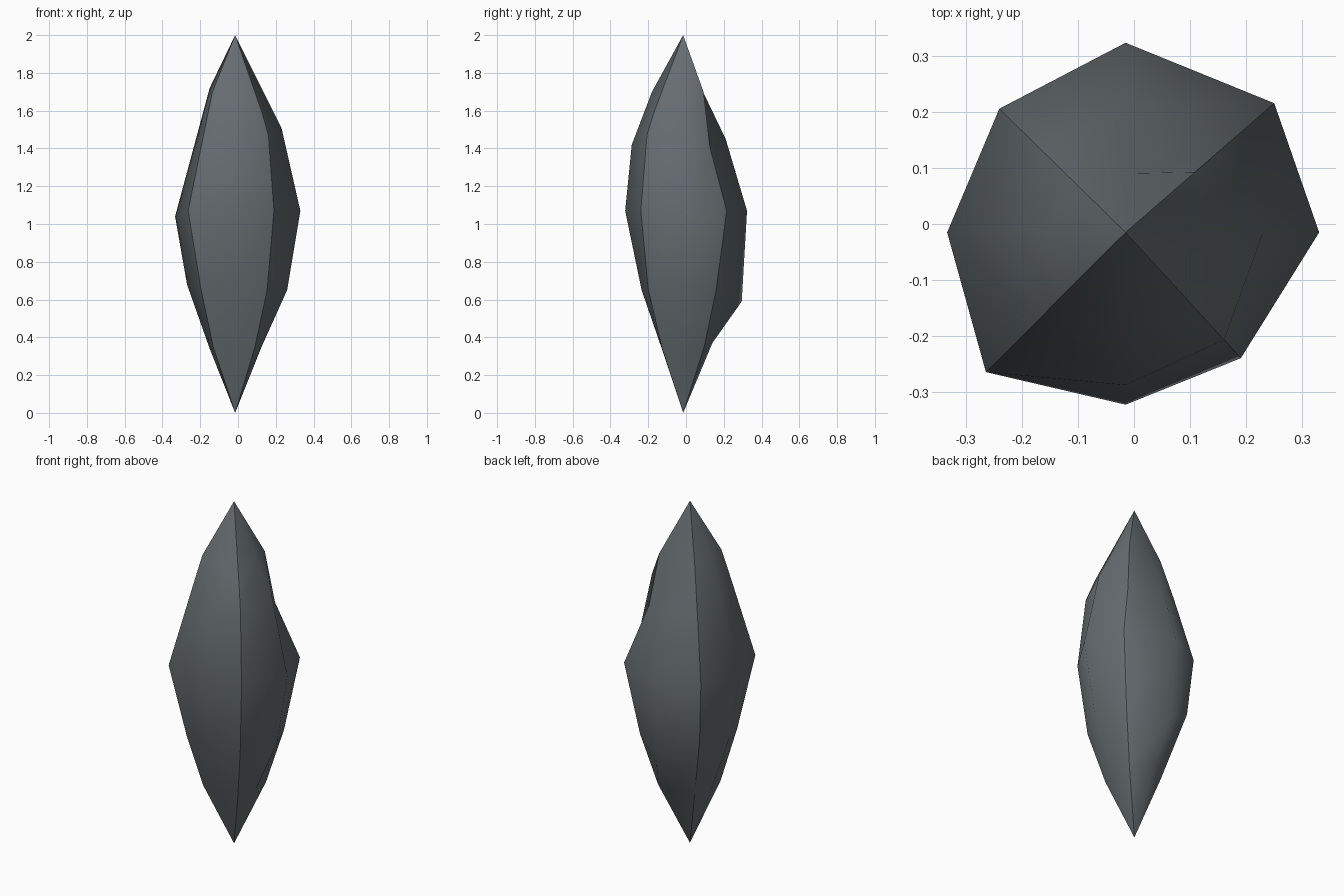
import bpy, bmesh
from math import radians, cos, sin

if "Cube" in bpy.data.objects:
    bpy.data.objects.remove(bpy.data.objects["Cube"])

AXIS = -0.015                      # spindle axis sits slightly off centre
Z = (0.35, 0.65, 1.07, 1.45, 1.70)  # default facet ring heights

# Ridge profiles: bearing, radii from bottom to top, own ring heights
RIDGES = [
    (0, (.14, .275, .345, .245, .14), (.35, .65, 1.07, 1.51, 1.72)),
    (41, (.17, .266, .351, .218, .164), (.35, .65, 1.07, 1.40, 1.70)),
    (90, (.155, .31, .338, .225, .105), (.37, .59, 1.07, 1.45, 1.70)),
    (135.6, (.14, .28, .315, .21, .14), (.35, .74, 1.07, 1.45, 1.68)),
    (180, (.135, .255, .318, .205, .135), (.34, .68, 1.04, 1.46, 1.72)),
    (225, (.165, .255, .352, .22, .17), (.35, .65, 1.07, 1.53, 1.70)),
    (270, (.115, .22, .307, .272, .165), (.35, .65, 1.07, 1.42, 1.70)),
    (312.5, (.155, .25, .304, .26, .21), Z),
]
RIDGES[7] = RIDGES[7][:2] + (Z[:3] + (1.47, 1.59),)

# Crystal body: two points joined by eight ridges
bm = bmesh.new()
bottom = bm.verts.new((AXIS, AXIS, 0))
top = bm.verts.new((AXIS, AXIS, 2))
columns = []
for angle, radii, heights in RIDGES:
    a = radians(angle)
    ring = [bm.verts.new((AXIS + r * cos(a), AXIS + r * sin(a), z))
            for r, z in zip(radii, heights)]
    columns.append([bottom] + ring + [top])

for i, col in enumerate(columns):
    nxt = columns[(i + 1) % 8]
    for k in range(6):
        corners = (col[k], nxt[k], nxt[k + 1], col[k + 1])
        bm.faces.new(list(dict.fromkeys(corners))).smooth = True

# Crisp creases along the four diagonal ridges
for col in columns[1::2]:
    for a, b in zip(col, col[1:]):
        bm.edges.get((a, b)).smooth = False

bmesh.ops.recalc_face_normals(bm, faces=bm.faces)
mesh = bpy.data.meshes.new("crystal_shard")
bm.to_mesh(mesh)
bm.free()
obj = bpy.data.objects.new("crystal_shard", mesh)
bpy.context.collection.objects.link(obj)

# Dark slate stone
mat = bpy.data.materials.new("slate")
mat.diffuse_color = (0.13, 0.15, 0.16, 1)
mat.use_nodes = True
mat.node_tree.nodes["Principled BSDF"].inputs["Base Color"].default_value = mat.diffuse_color
mesh.materials.append(mat)
